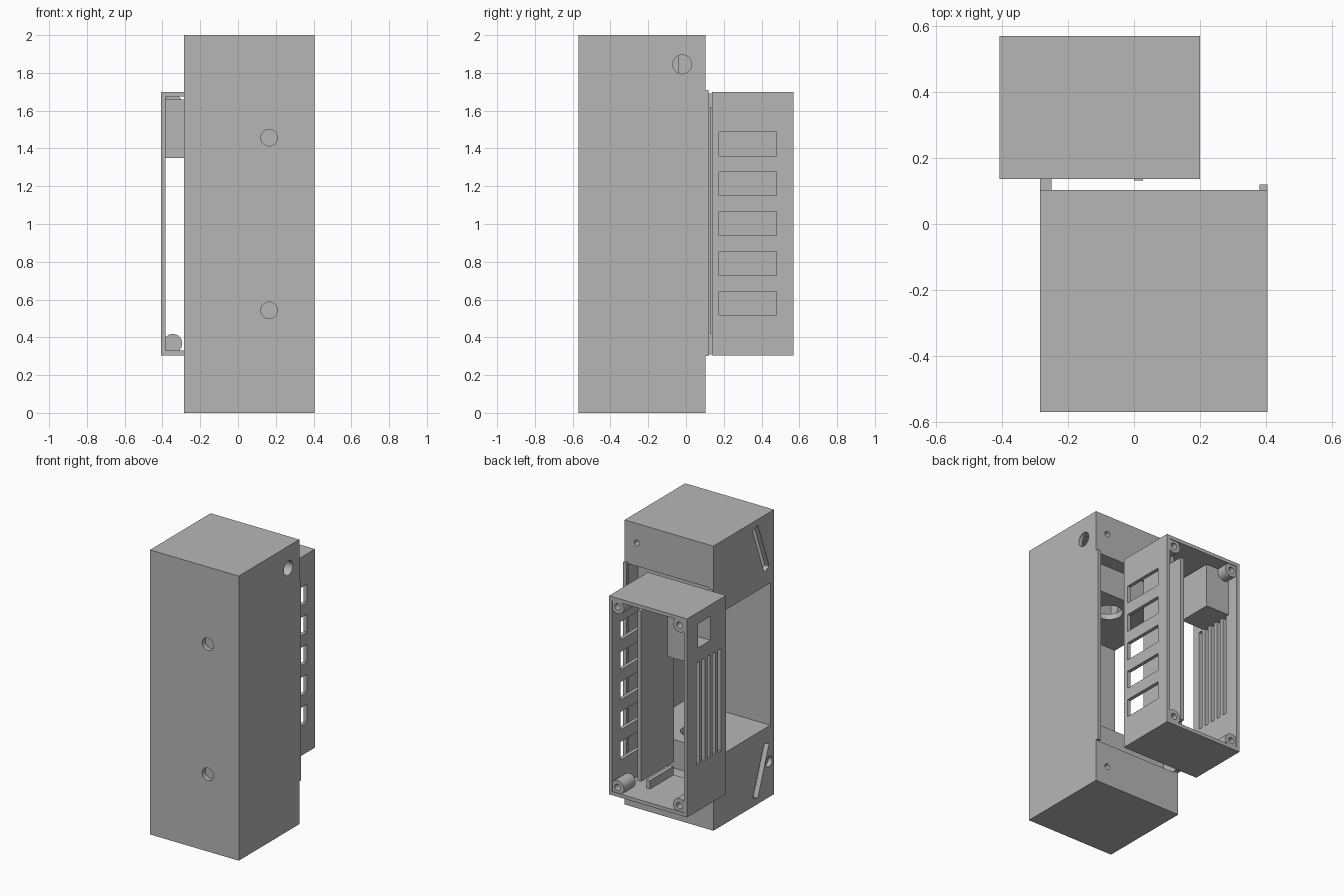
import bpy, bmesh, math
from mathutils import Matrix, Vector

if "Cube" in bpy.data.objects:
    bpy.data.objects.remove(bpy.data.objects["Cube"], do_unlink=True)

grey = bpy.data.materials.new("plain grey")
grey.use_nodes = True
grey.diffuse_color = (0.47, 0.47, 0.47, 1)
grey.node_tree.nodes["Principled BSDF"].inputs["Base Color"].default_value = grey.diffuse_color


def add(name, bm):
    mesh = bpy.data.meshes.new(name)
    bm.to_mesh(mesh)
    bm.free()
    mesh.materials.append(grey)
    obj = bpy.data.objects.new(name, mesh)
    bpy.context.collection.objects.link(obj)
    return obj


def box(name, x, y, z, tilt=0):
    """Box from three (low, high) ranges, optionally tilted about x."""
    bm = bmesh.new()
    spans = (x, y, z)
    size = [b - a for a, b in spans]
    mid = Vector([(a + b) / 2 for a, b in spans])
    m = Matrix.Translation(mid) @ Matrix.Rotation(tilt, 4, 'X') @ Matrix.Diagonal((*size, 1))
    bmesh.ops.create_cube(bm, size=1, matrix=m)
    return add(name, bm)


def rod(name, centre, radius, length, axis):
    """Cylinder centred on a point, along the named axis."""
    turn = {'X': Matrix.Rotation(math.pi / 2, 4, 'Y'),
            'Y': Matrix.Rotation(math.pi / 2, 4, 'X'),
            'Z': Matrix.Identity(4)}[axis]
    bm = bmesh.new()
    bmesh.ops.create_cone(bm, cap_ends=True, segments=32, radius1=radius, radius2=radius,
                          depth=length, matrix=Matrix.Translation(centre) @ turn)
    return add(name, bm)


def cut(obj, *cutters):
    """Subtract each cutter, apply, and discard it."""
    bpy.context.view_layer.objects.active = obj
    for c in cutters:
        c.hide_render = True
        mod = obj.modifiers.new("cut", 'BOOLEAN')
        mod.operation = 'DIFFERENCE'
        mod.solver = 'EXACT'
        mod.object = c
        bpy.ops.object.modifier_apply(modifier=mod.name)
        bpy.data.objects.remove(c, do_unlink=True)


def span(a, b, side):
    """Height range measured from mid height, mirrored by side."""
    return tuple(sorted((1 + side * a, 1 + side * b)))


# Tall main housing: middle chamber open to the back and the -x side
main = box("main_housing", (-0.285, 0.405), (-0.57, 0.103), (0, 2))
cut(main,
    box("chamber", (-0.25, 0.375), (-0.53, 0.2), (0.5, 1.5)),
    box("back_recess", (-0.25, 0.375), (0, 0.2), (0.3, 1.7)),
    box("side_opening", (-0.4, -0.2), (-0.53, 0.05), (0.5, 1.5)))

# End compartments with cable hole, slanted slot and screw hole
for s in (1, -1):
    cut(main,
        box("compartment", (-0.25, 0.375), (-0.53, -0.04), span(0.54, 0.96, s)),
        box("compartment_rear", (-0.25, 0.2), (-0.06, 0.06), span(0.74, 0.96, s)),
        rod("cable_hole", (0.06, -0.18, 1 + s * 0.52), 0.09, 0.1, 'Z'),
        box("slanted_slot", (-0.35, -0.24), (-0.455, -0.395), span(0.6, 0.96, s), -s * 0.36),
        rod("screw_hole", (0.31, 0.1, 1 + s * 0.863), 0.02, 0.12, 'Y'),
        rod("front_hole", (0.165, -0.57, 1 + s * 0.457), 0.044, 0.07, 'Y'))
cut(main,
    rod("right_port", (0.4, -0.02, 1.845), 0.05, 0.12, 'X'),
    rod("left_port", (-0.285, -0.515, 0.25), 0.035, 0.06, 'X'))

# Raised rails along the back opening
box("back_lip", (0.38, 0.405), (0.1, 0.12), (0.3, 1.71))
box("joining_rail", (-0.285, -0.25), (0.1, 0.14), (0.31, 1.69))

# Rear casing: a four-walled frame, vented on both sides
casing = box("rear_casing", (-0.408, 0.2), (0.137, 0.57), (0.305, 1.7))
cut(casing, box("casing_inside", (-0.383, 0.175), (0, 0.7), (0.33, 1.675)))
for i in range(5):
    z = 0.58 + i * 0.211
    y = 0.21 + i * 0.06
    cut(casing,
        box("wide_vent", (0.1, 0.3), (0.175, 0.48), (z - 0.063, z + 0.063)),
        box("narrow_vent", (-0.5, -0.3), (y - 0.016, y + 0.016), (0.63, 1.35)))
cut(casing, box("socket_window", (-0.5, -0.3), (0.31, 0.45), (1.45, 1.62)))

# Socket block behind the window
socket = box("socket_block", (-0.384, -0.2), (0.24, 0.49), (1.35, 1.66))
cut(socket, box("socket_recess", (-0.5, -0.26), (0.31, 0.45), (1.45, 1.62)))

# Upright divider inside the casing, held at both ends
box("divider", (0, 0.028), (0.131, 0.5), (0.42, 1.62))
for s in (1, -1):
    box("divider_foot", (0, 0.028), (0.14, 0.4), span(0.61, 0.68, s))

# Corner screw posts
for x in (-0.345, 0.137):
    for z in (0.368, 1.637):
        post = rod("corner_post", (x, 0.5, z), 0.05, 0.13, 'Y')
        cut(post, rod("post_hole", (x, 0.56, z), 0.022, 0.16, 'Y'))

# Crisp edges with smooth round holes
for obj in bpy.context.scene.objects:
    if obj.type == 'MESH':
        obj.select_set(True)
        bpy.context.view_layer.objects.active = obj
bpy.ops.object.shade_smooth_by_angle(angle=math.radians(30))
